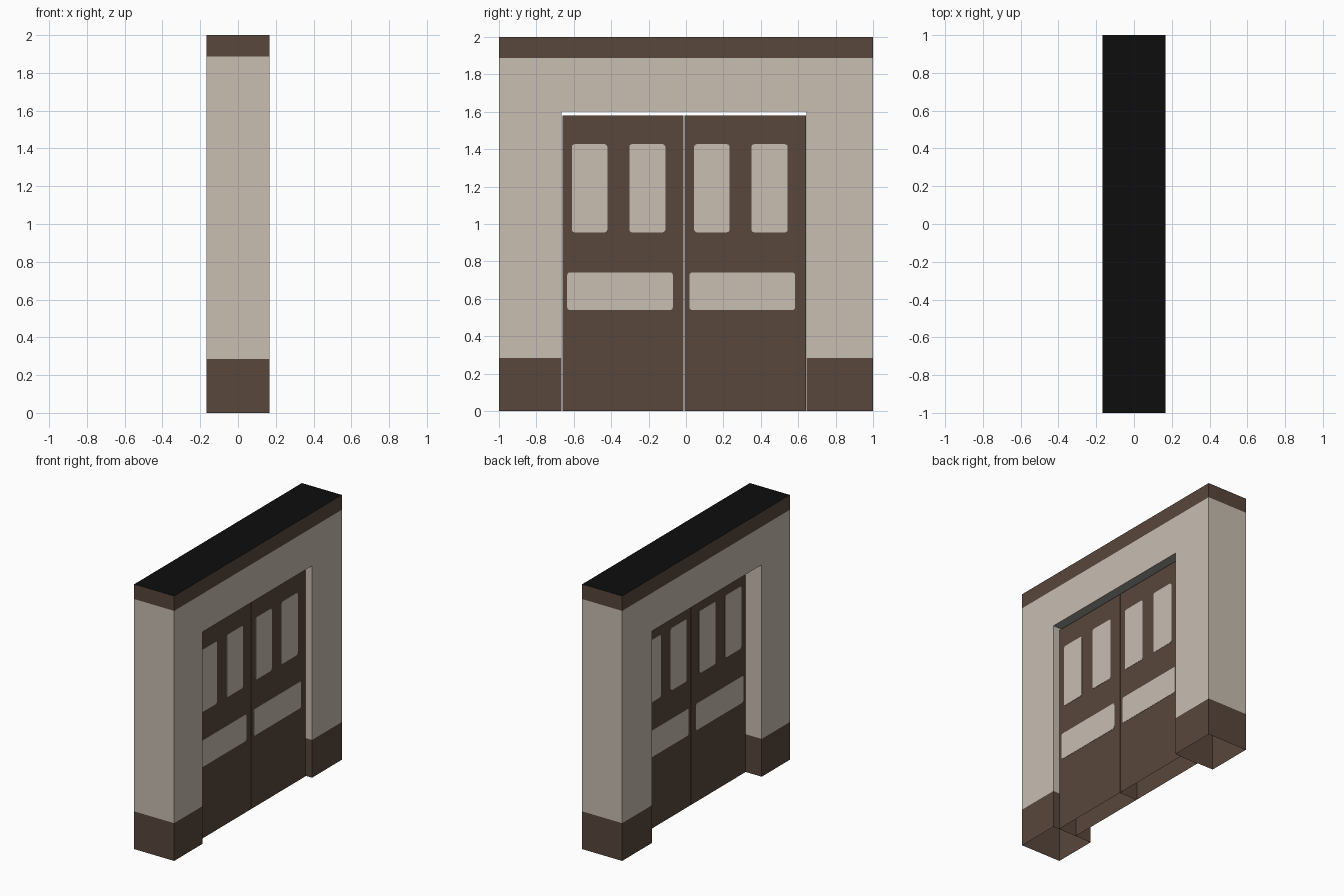
import bpy, bmesh, math

if "Cube" in bpy.data.objects:
    bpy.data.objects.remove(bpy.data.objects["Cube"])

def mat(name, rgb):
    m = bpy.data.materials.new(name)
    lin = [((c / 255 + 0.055) / 1.055) ** 2.4 if c > 10 else c / 255 / 12.92 for c in rgb]
    m.diffuse_color = (*lin, 1)
    m.use_nodes = True
    m.node_tree.nodes["Principled BSDF"].inputs["Base Color"].default_value = m.diffuse_color
    return m

BROWN = mat("dark_brown", (88, 71, 60))
BEIGE = mat("beige", (200, 189, 177))
BLACK = mat("black", (13, 13, 13))
GREY = mat("grey", (155, 158, 150))

def extrude_profile(name, pts, x0, x1, mats, cuts=(), open_bottom=False, rule=None):
    """Extrude a (y, z) outline from x0 to x1, cut it at heights, colour by rule."""
    bm = bmesh.new()
    face = bm.faces.new([bm.verts.new((x0, y, z)) for y, z in pts])
    ext = bmesh.ops.extrude_face_region(bm, geom=[face])
    moved = [v for v in ext["geom"] if isinstance(v, bmesh.types.BMVert)]
    bmesh.ops.translate(bm, verts=moved, vec=(x1 - x0, 0, 0))
    for z in cuts:
        bmesh.ops.bisect_plane(bm, geom=bm.verts[:] + bm.edges[:] + bm.faces[:],
                               plane_co=(0, 0, z), plane_no=(0, 0, 1))
    bmesh.ops.recalc_face_normals(bm, faces=bm.faces[:])
    bm.normal_update()
    if rule:
        for f in bm.faces:
            f.material_index = rule(f.normal, f.calc_center_median().z)
    if open_bottom:
        low = [f for f in bm.faces if all(abs(v.co.z) < 1e-5 for v in f.verts)]
        bmesh.ops.delete(bm, geom=low, context='FACES')
    me = bpy.data.meshes.new(name)
    bm.to_mesh(me)
    bm.free()
    for m in mats:
        me.materials.append(m)
    ob = bpy.data.objects.new(name, me)
    bpy.context.collection.objects.link(ob)
    return ob

def rounded_rect(y0, y1, z0, z1, r=0.016, n=3):
    pts = []
    for cy, cz, a in ((y1 - r, z1 - r, 0), (y0 + r, z1 - r, 90),
                      (y0 + r, z0 + r, 180), (y1 - r, z0 + r, 270)):
        for i in range(n + 1):
            t = math.radians(a + 90 * i / n)
            pts.append((cy + r * math.cos(t), cz + r * math.sin(t)))
    return pts

# Wall with door opening: skirting and cornice bands by height, hollow underneath
HALF, BASE, CORNICE = 0.167, 0.285, 1.888

def wall_rule(n, z):
    if n.z > 0.5:
        return 2
    if n.z < -0.5:
        return 3
    return 0 if z < BASE or z > CORNICE else 1

extrude_profile("wall", [(-1, 0), (-1, 2), (1, 2), (1, 0), (0.645, 0), (0.645, 1.6),
                         (-0.665, 1.6), (-0.665, 0)],
                -HALF, HALF, [BROWN, BEIGE, BLACK, GREY], (BASE, CORNICE), True, wall_rule)

# Two door leaves with painted panels on both sides
X_BACK, X_FRONT, T = -0.033, 0.117, 0.002
PANELS = {"upper_panel_a": (0.05, 0.24, 0.955, 1.427),
          "upper_panel_b": (0.357, 0.55, 0.955, 1.427),
          "lower_panel": (0.025, 0.59, 0.54, 0.742)}
for side, y in (("left", -0.66), ("right", -0.007)):
    w = 0.647
    extrude_profile(side + "_door", [(y, 0), (y, 1.58), (y + w, 1.58), (y + w, 0)],
                    X_BACK, X_FRONT, [BROWN, GREY], open_bottom=True,
                    rule=lambda n, z: 1 if n.z > 0.5 else 0)
    for pname, (a, b, z0, z1) in PANELS.items():
        pts = rounded_rect(y + a, y + b, z0, z1)
        extrude_profile(f"{side}_{pname}_front", pts, X_FRONT - T, X_FRONT + T, [BEIGE])
        extrude_profile(f"{side}_{pname}_back", pts, X_BACK - T, X_BACK + T, [BEIGE])
